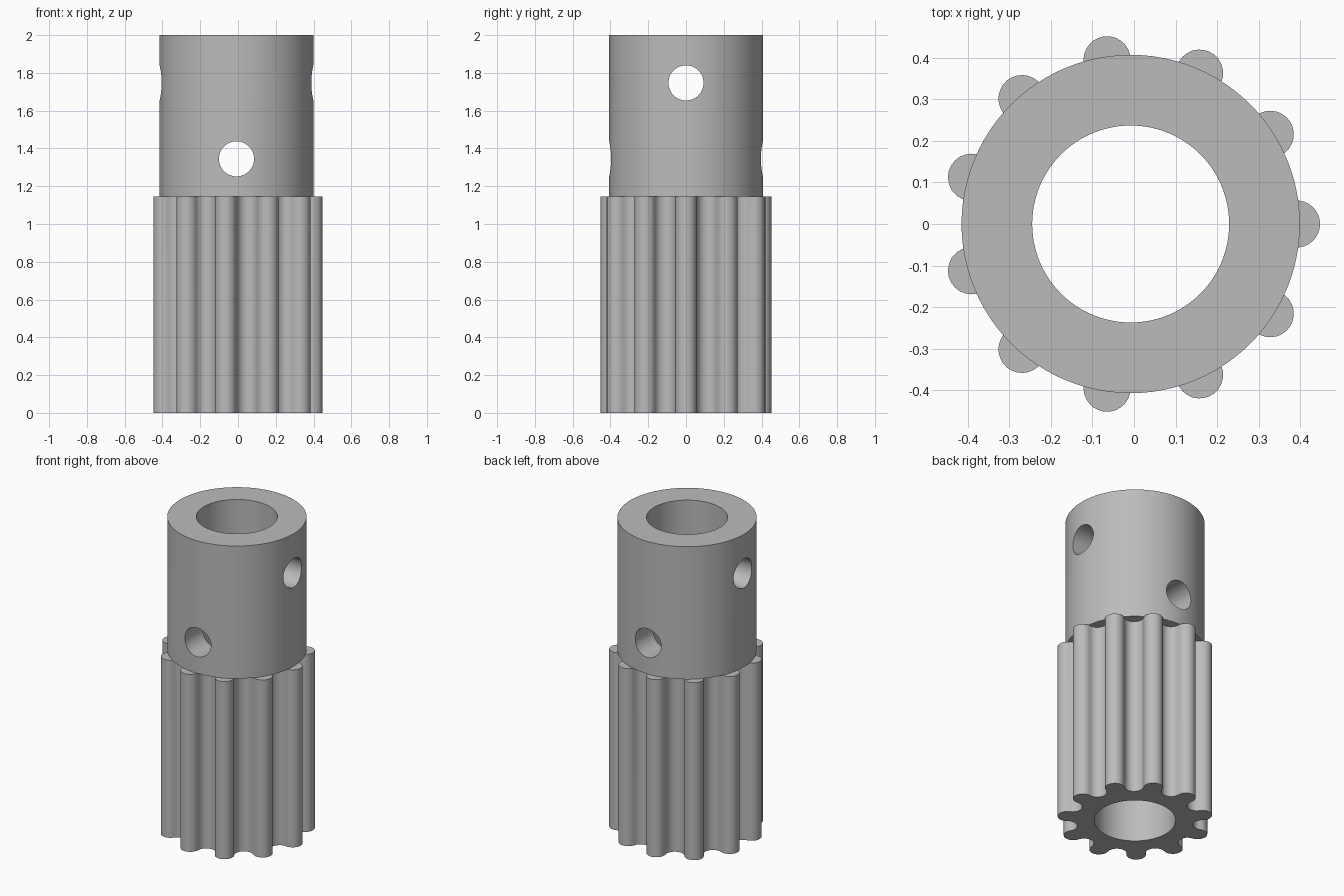
import bpy
import bmesh
from math import pi, sin, cos, radians

cube = bpy.data.objects.get("Cube")
if cube:
    bpy.data.objects.remove(cube, do_unlink=True)

CX = -0.008          # shaft axis offset
TEETH = 11
PITCH = 0.399        # pitch circle radius
GEAR_TOP = 1.145
TOP = 2.0

grey = bpy.data.materials.new("grey_metal")
grey.use_nodes = True
colour = (0.5, 0.5, 0.5, 1)
grey.diffuse_color = colour
grey.node_tree.nodes["Principled BSDF"].inputs["Base Color"].default_value = colour


def prism(name, outline, z0, z1):
    """Extrude a closed xy outline from z0 to z1."""
    bm = bmesh.new()
    base = bm.faces.new([bm.verts.new((x + CX, y, z0)) for x, y in outline])
    grown = bmesh.ops.extrude_face_region(bm, geom=[base])["geom"]
    verts = [g for g in grown if isinstance(g, bmesh.types.BMVert)]
    bmesh.ops.translate(bm, vec=(0, 0, z1 - z0), verts=verts)
    bmesh.ops.recalc_face_normals(bm, faces=bm.faces)
    mesh = bpy.data.meshes.new(name)
    bm.to_mesh(mesh)
    bm.free()
    mesh.materials.append(grey)
    obj = bpy.data.objects.new(name, mesh)
    bpy.context.collection.objects.link(obj)
    return obj


def circle(radius, count):
    return [(radius * cos(2 * pi * i / count), radius * sin(2 * pi * i / count))
            for i in range(count)]


def gear_outline(steps=14):
    """Alternate tangent convex and concave arcs around the pitch circle."""
    points = []
    half = pi / (2 * TEETH)
    r = PITCH * sin(half)
    for k in range(2 * TEETH):
        a = k * pi / TEETH
        if k % 2 == 0:       # rounded tooth
            start, sweep = a - pi / 2 - half, pi + 2 * half
        else:                # rounded valley
            start, sweep = a + 3 * pi / 2 - half, -(pi - 2 * half)
        for i in range(steps):
            t = start + sweep * i / steps
            points.append((PITCH * cos(a) + r * cos(t),
                           PITCH * sin(a) + r * sin(t)))
    return points


def combine(target, other, operation):
    """Apply a boolean and remove the consumed part."""
    mod = target.modifiers.new(operation.lower(), "BOOLEAN")
    mod.operation = operation
    mod.solver = "EXACT"
    mod.object = other
    bpy.context.view_layer.objects.active = target
    bpy.ops.object.modifier_apply(modifier=mod.name)
    bpy.data.objects.remove(other, do_unlink=True)


def cross_hole(name, z, axis):
    """Cylinder cutter lying along the x or y axis."""
    rotation = (0, pi / 2, 0) if axis == "x" else (pi / 2, 0, 0)
    bpy.ops.mesh.primitive_cylinder_add(
        vertices=48, radius=0.093, depth=1.4, location=(CX, 0, z), rotation=rotation)
    cutter = bpy.context.object
    cutter.name = name
    cutter.hide_render = True
    cutter.data.materials.append(grey)
    return cutter


# Toothed lower half and plain collar above it
pinion = prism("toothed_sleeve", gear_outline(), 0, GEAR_TOP)
collar = prism("collar", circle(0.407, 96), GEAR_TOP, TOP)
combine(pinion, collar, "UNION")

# Shaft bore and the two crossing pin holes
combine(pinion, prism("bore_cutter", circle(0.237, 96), -0.2, TOP + 0.2), "DIFFERENCE")
combine(pinion, cross_hole("lower_pin_cutter", 1.345, "y"), "DIFFERENCE")
combine(pinion, cross_hole("upper_pin_cutter", 1.747, "x"), "DIFFERENCE")

# Smooth the curved walls, keep the rims crisp
bpy.ops.object.select_all(action="DESELECT")
pinion.select_set(True)
bpy.context.view_layer.objects.active = pinion
bpy.ops.object.shade_smooth_by_angle(angle=radians(30))
